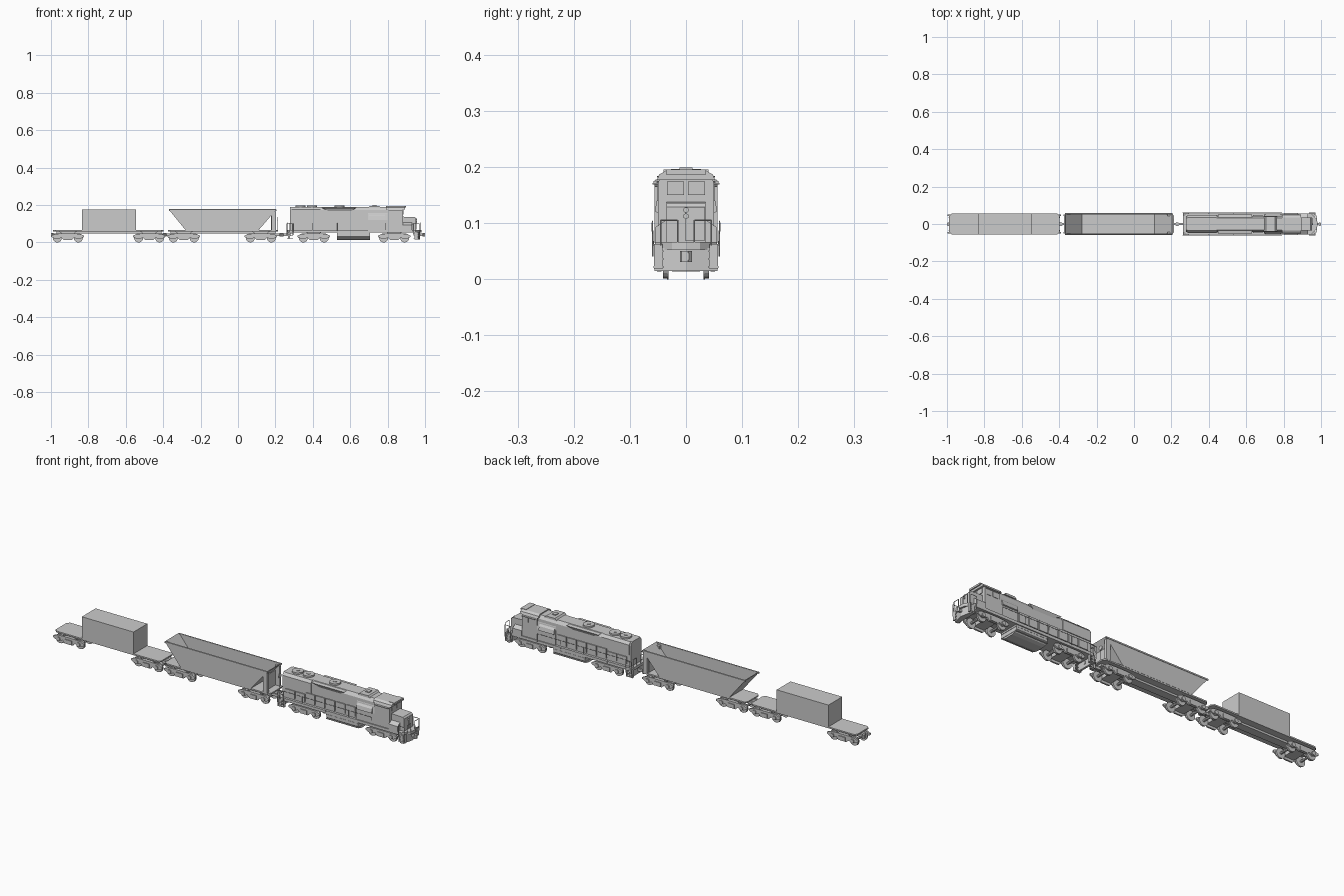
import bpy, bmesh, math
from mathutils import Vector


def mesh(name, verts, faces):
    me = bpy.data.meshes.new(name)
    me.from_pydata(verts, [], faces)
    bm = bmesh.new()
    bm.from_mesh(me)
    bmesh.ops.recalc_face_normals(bm, faces=bm.faces)
    bm.to_mesh(me)
    bm.free()
    ob = bpy.data.objects.new(name, me)
    bpy.context.collection.objects.link(ob)
    return ob


def prism(name, pts, axis, lo, hi):
    """Extrude a 2D outline along x (pts = y,z), y (pts = x,z) or z (pts = x,y)."""
    def at(p, d):
        return {'x': (d, p[0], p[1]), 'y': (p[0], d, p[1]), 'z': (p[0], p[1], d)}[axis]
    n = len(pts)
    verts = [at(p, lo) for p in pts] + [at(p, hi) for p in pts]
    faces = [tuple(range(n)), tuple(range(n, 2 * n))]
    faces += [(i, (i + 1) % n, n + (i + 1) % n, n + i) for i in range(n)]
    return mesh(name, verts, faces)


def box(name, x0, x1, y0, y1, z0, z1):
    return prism(name, [(x0, y0), (x1, y0), (x1, y1), (x0, y1)], 'z', z0, z1)


def rod(name, a, b, r, n=6):
    a, b = Vector(a), Vector(b)
    d = b - a
    q = d.to_track_quat('Z', 'Y')
    ring = [q @ Vector((r * math.cos(2 * math.pi * i / n), r * math.sin(2 * math.pi * i / n), 0)) for i in range(n)]
    faces = [tuple(range(n)), tuple(range(n, 2 * n))]
    faces += [(i, (i + 1) % n, n + (i + 1) % n, n + i) for i in range(n)]
    return mesh(name, [a + p for p in ring] + [b + p for p in ring], faces)


def rail(name, pts, r=0.0015):
    for a, b in zip(pts, pts[1:]):
        rod(name, a, b, r)


def sym(half):
    """Mirror a half outline given on the positive side."""
    return half + [(-u, v) for u, v in reversed(half)]


def plan(x0, x1, w, c):
    """Plan outline with chamfered corners."""
    return [(x0 + c, -w), (x1 - c, -w), (x1, -w + c), (x1, w - c),
            (x1 - c, w), (x0 + c, w), (x0, w - c), (x0, -w + c)]


def bogie(cx):
    frame = [(-.086, .028), (-.07, .02), (-.045, .02), (-.035, .026), (-.022, .013), (.022, .013),
             (.035, .026), (.045, .02), (.07, .02), (.086, .028), (.086, .036), (.065, .045),
             (.03, .047), (-.03, .047), (-.065, .045), (-.086, .036)]
    for s in (-1, 1):
        prism('bogie_side_frame', [(cx + u, v) for u, v in frame], 'y', s * .044, s * .052)
        box('spring_pack', cx - .018, cx + .018, s * .052, s * .056, .016, .036)
        for dx in (-.056, .056):
            x = cx + dx
            rod('wheel_tread', (x, s * .033, .024), (x, s * .041, .024), .023, 20)
            rod('wheel_flange', (x, s * .031, .024), (x, s * .034, .024), .0245, 20)
            rod('axle_box', (x, s * .05, .028), (x, s * .057, .028), .010, 8)
    for dx in (-.056, .056):
        rod('axle', (cx + dx, -.05, .024), (cx + dx, .05, .024), .006, 8)
    box('bogie_crossbeam', cx - .028, cx + .028, -.046, .046, .025, .046)
    prism('bogie_bolster', [(cx - .03, .045), (cx + .03, .045), (cx + .05, .06), (cx - .05, .06)], 'y', -.035, .035)


def coupler(x0, x1, s):
    box('coupler_shank', x0, x1, -.005, .005, .034, .046)
    tip = x1 if s > 0 else x0
    prism('coupler_head', [(tip - s * .014, -.006), (tip - s * .008, -.011), (tip, -.008),
                           (tip, .004), (tip - s * .008, .011)], 'z', .03, .05)


# bogies under all three vehicles
for cx in (-.91, -.475, -.29, .122, .405, .835):
    bogie(cx)

# couplers
for x0, x1, s in ((-1, -.95, -1), (-.44, -.388, 1), (-.395, -.35, -1), (.19, .235, 1), (.228, .28, -1), (.95, 1, 1)):
    coupler(x0, x1, s)

# container flat car
prism('flat_car_deck', plan(-.988, -.397, .055, .012), 'z', .058, .065)
box('flat_car_sill', -.97, -.41, -.02, .02, .048, .058)
box('container', -.834, -.545, -.055, .055, .058, .175)

# open hopper car
prism('hopper_car_deck', plan(-.375, .215, .055, .012), 'z', .058, .065)
box('hopper_car_sill', -.36, .2, -.02, .02, .048, .058)
W = .056
tub = mesh('hopper_tub',
           [(-.28, -W, .065), (.11, -W, .065), (.11, W, .065), (-.28, W, .065),
            (-.37, -W, .175), (.205, -W, .175), (.205, W, .175), (-.37, W, .175)],
           [(0, 1, 2, 3), (0, 1, 5, 4), (1, 2, 6, 5), (2, 3, 7, 6), (3, 0, 4, 7)])
mod = tub.modifiers.new('wall_thickness', 'SOLIDIFY')
mod.thickness = .004
mod.offset = -1
for s in (-1, 1):
    box('hopper_top_rail', -.37, .205, s * .052, s * .058, .168, .175)
    box('hopper_corner_post', .178, .202, s * .042, s * .056, .064, .165)
box('hopper_end_sheet', .176, .18, -.045, .045, .065, .14)
rod('brake_mast', (.213, .03, .06), (.213, .03, .13), .0016)
rod('brake_wheel', (.211, .03, .125), (.215, .03, .125), .011, 12)

# locomotive underframe
prism('loco_frame', [(.262, -.04), (.275, -.055), (.95, -.055), (.978, -.025), (.982, 0), (.978, .025),
                     (.95, .055), (.275, .055), (.262, .04)], 'z', .052, .066)
tank = sym([(.022, .013), (.04, .018), (.05, .03), (.05, .053)])
prism('fuel_tank', tank, 'x', .53, .705)
for z in (.022, .042):
    box('tank_band', .528, .707, -.051, .051, z, z + .004)

# long hood with chamfered roof
prism('long_hood', sym([(.043, .065), (.043, .172), (.032, .188)]), 'x', .278, .80)
prism('rear_hood_shoulder', sym([(.047, .125), (.047, .175), (.036, .188)]), 'x', .285, .44)
prism('hood_front_bay', sym([(.05, .065), (.05, .12), (.044, .155), (.036, .17)]), 'x', .695, .80)
for s in (-1, 1):
    # flared air inlet along the roof edge
    mesh('air_inlet_flare',
         [(.45, s * .03, .186), (.63, s * .03, .186), (.45, s * .052, .183), (.63, s * .052, .183),
          (.49, s * .042, .165), (.60, s * .042, .165)],
         [(0, 1, 3, 2), (2, 3, 5, 4), (0, 2, 4), (1, 5, 3), (0, 4, 5, 1)])
    # hood side doors
    for i in range(7):
        x = .30 + i * .056
        box('hood_door', x, x + .05, s * .042, s * .048, .074, .122 if i > 1 else .112)
    prism('louvre_hood', [(s * .04, .115), (s * .056, .12), (s * .052, .14), (s * .04, .155)], 'x', .70, .785)
    # walkway rails and stanchions
    rail('hand_rail', [(.275, s * .059, .062), (.275, s * .06, .103), (.79, s * .06, .103), (.79, s * .059, .062)], .001)
    for x in (.40, .53, .66):
        rod('rail_post', (x, s * .058, .06), (x, s * .06, .103), .001)

# roof fans, brake box
for x in (.335, .395, .543):
    rod('roof_fan', (x, 0, .185), (x, 0, .196), .027, 20)
    rod('fan_hub', (x, 0, .195), (x, 0, .198), .009, 10)
prism('roof_vent_box', [(.695, .185), (.765, .185), (.755, .195), (.705, .195)], 'y', -.04, .04)
box('exhaust_stack', .72, .74, -.012, .012, .19, .199)

# cab
prism('cab', sym([(.05, .065), (.05, .17), (.046, .183), (.034, .19)]), 'x', .798, .882)
prism('cab_roof', sym([(.052, .176), (.048, .186), (.036, .193), (.036, .19), (.045, .18)][:3]), 'x', .79, .892)
box('number_board', .868, .898, -.036, .036, .186, .195)
for s in (-1, 1):
    box('windshield', .88, .885, s * .004, s * .034, .15, .174)
    for x in (.81, .846):
        box('cab_side_window', x, x + .028, s * .048, s * .052, .14, .166)
    box('window_awning', .805, .878, s * .048, s * .06, .168, .171)
    # sloped boxes beside the nose
    prism('nose_side_box', [(s * .03, .065), (s * .055, .065), (s * .055, .092), (s * .034, .106)], 'x', .88, .93)

# short nose with door and lamp
prism('short_nose', [(.88, .065), (.952, .065), (.952, .128), (.945, .135), (.88, .137)], 'y', -.035, .035)
box('nose_door', .95, .955, -.001, .033, .068, .128)
for z in (.112, .123):
    rod('headlamp', (.95, 0, z), (.958, 0, z), .005, 10)

# pilots, steps and end rails
prism('front_pilot', [(.945, -.056), (.962, -.056), (.974, 0), (.962, .056), (.945, .056)], 'z', .014, .055)
box('rear_pilot', .268, .278, -.055, .055, .018, .055)
for s in (-1, 1):
    for x0, x1, e in ((.262, .294, .264), (.938, .97, .976)):
        for k in range(3):
            box('step_tread', x0, x1, s * .04, s * (.058 - k * .002), .02 + k * .014, .023 + k * .014)
        for x in (x0, x1):
            box('step_side', x - .001, x + .001, s * .042, s * .057, .018, .062)
        rail('end_rail', [(x0, s * .059, .04), (x0, s * .06, .1), (x1, s * .06, .1), (x1, s * .059, .04)])
        rail('end_guard', [(e, s * .045, .06), (e, s * .045, .105), (e, s * .015, .105), (e, s * .015, .06)])
